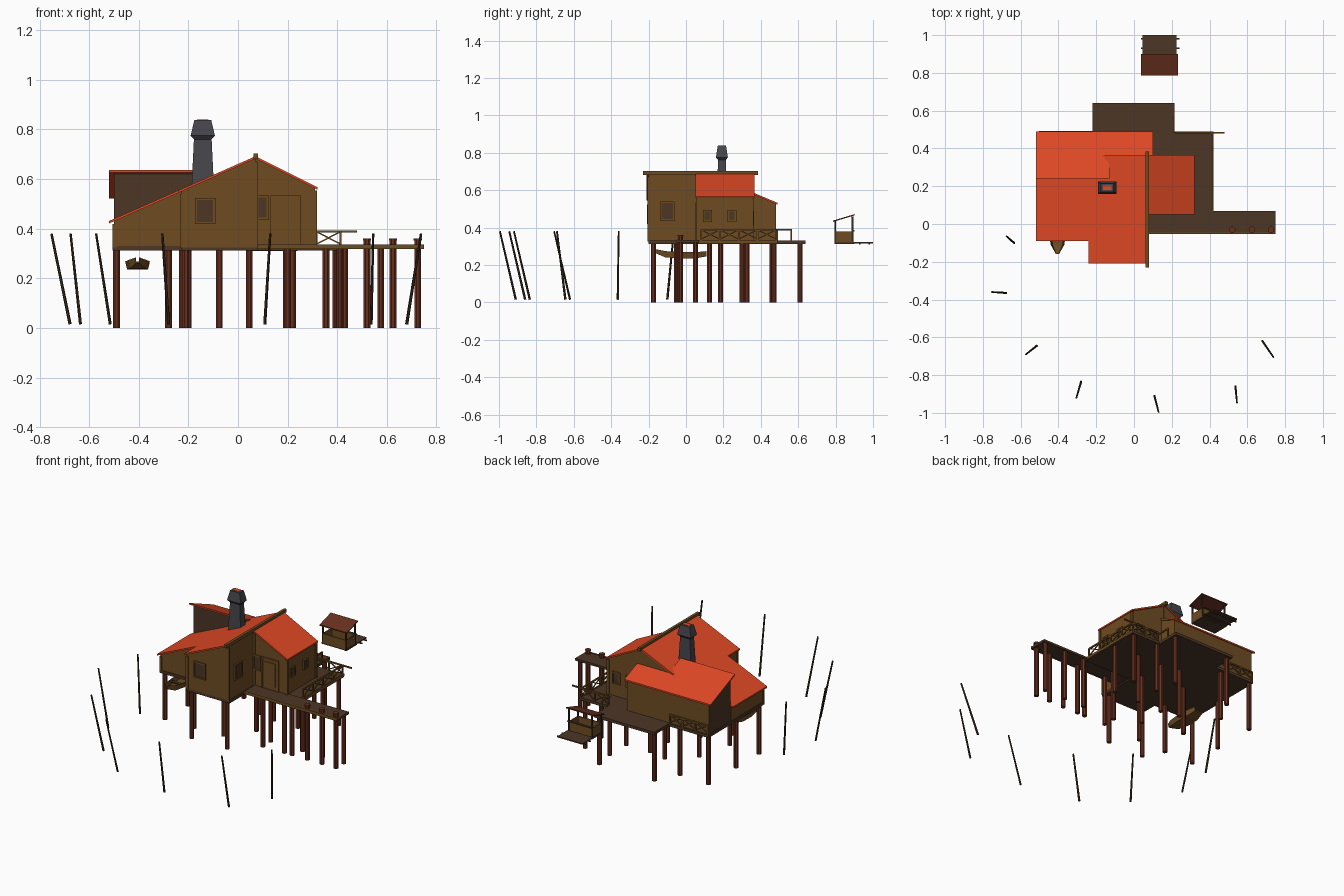
import bpy, bmesh, math
from mathutils import Vector

if "Cube" in bpy.data.objects:
    bpy.data.objects.remove(bpy.data.objects["Cube"])


def srgb(h):
    c = [int(h[i:i + 2], 16) / 255 for i in (0, 2, 4)]
    return [((v + .055) / 1.055) ** 2.4 if v > .04 else v / 12.92 for v in c] + [1]


def mat(name, h):
    m = bpy.data.materials.new(name)
    m.diffuse_color = srgb(h)
    m.use_nodes = True
    m.node_tree.nodes["Principled BSDF"].inputs["Base Color"].default_value = m.diffuse_color
    return m


ROOF = mat("orange_red_roof", "DE4824")
WALL = mat("tan_wood", "6E4C22")
DARK = mat("dark_brown_wood", "4C3625")
POST = mat("red_brown_wood", "69301F")
POLE = mat("blackish_wood", "3A2D20")
STONE = mat("grey_stone", "46464C")


def finish(name, bm, m):
    bmesh.ops.recalc_face_normals(bm, faces=bm.faces)
    me = bpy.data.meshes.new(name)
    bm.to_mesh(me)
    bm.free()
    me.materials.append(m)
    o = bpy.data.objects.new(name, me)
    bpy.context.collection.objects.link(o)
    return o


def loft(name, rings, m):
    """Closed skin through rings of equal length."""
    bm = bmesh.new()
    vs = [[bm.verts.new(p) for p in r] for r in rings]
    n = len(vs[0])
    for a, b in zip(vs, vs[1:]):
        for i in range(n):
            bm.faces.new((a[i], a[(i + 1) % n], b[(i + 1) % n], b[i]))
    bm.faces.new(vs[0][::-1])
    bm.faces.new(vs[-1])
    return finish(name, bm, m)


def box(name, x0, x1, y0, y1, z0, z1, m):
    return loft(name, [[(x0, y0, z), (x1, y0, z), (x1, y1, z), (x0, y1, z)] for z in (z0, z1)], m)


def solid(name, plan, zf, z0, m):
    """Plan polygon raised from z0 to the sloped height zf."""
    return loft(name, [[(x, y, z0) for x, y in plan], [(x, y, zf(x, y)) for x, y in plan]], m)


def sheet(name, plan, zf, m, t=.01):
    return loft(name, [[(x, y, zf(x, y) - t) for x, y in plan], [(x, y, zf(x, y)) for x, y in plan]], m)


def rect(x0, x1, y0, y1):
    return [(x0, y0), (x1, y0), (x1, y1), (x0, y1)]


def beam(name, a, b, r, m, sides=4, r2=None):
    a, b = Vector(a), Vector(b)
    q = (b - a).to_track_quat('Z', 'Y')
    rings = []
    for p, k in ((a, r), (b, r2 or r)):
        rings.append([p + q @ Vector((k * math.cos(t), k * math.sin(t), 0))
                      for t in [(i + .5) * math.tau / sides for i in range(sides)]])
    return loft(name, rings, m)


# roof slopes
left = lambda x, y: .692 - .442 * (.07 - x)
right = lambda x, y: .692 - .5 * (x - .07)
shed = lambda x, y: .637 - .42 * (y - .24)
under = lambda f: (lambda x, y: f(x, y) - .01)

# house bodies
solid("main_house_body", rect(-.23, .07, -.2, .36), under(left), .325, WALL)
solid("left_wing_body", rect(-.5, -.23, -.08, .25), under(left), .325, WALL)
solid("right_wing_body", rect(.07, .31, .06, .355), under(right), .325, WALL)
SHED = [(-.5, .255), (-.14, .255), (-.14, .36), (.09, .36), (.09, .48), (-.5, .48)]
shed_body = solid("rear_shed_body", SHED, under(shed), .325, DARK)
# the shed's back and right sides are the lighter wood
shed_body.data.materials.append(WALL)
for f in shed_body.data.polygons:
    if f.normal.y > .9 or (f.normal.x > .9 and f.center.x > 0):
        f.material_index = 1

# roofs
sheet("main_roof", rect(-.24, .075, -.21, .365), left, ROOF)
sheet("left_roof", rect(-.52, -.24, -.09, .26), left, ROOF)
sheet("right_roof", rect(.075, .32, .05, .365), right, ROOF)
sheet("shed_roof", [(-.52, .24), (-.13, .24), (-.13, .36), (.10, .36), (.10, .49), (-.52, .49)], shed, ROOF)
box("ridge_beam", .062, .08, -.23, .385, .682, .703, WALL)

# wooden frames on the wall edges
for x, y, z in ((-.225, -.2, .54), (.07, -.2, .67), (.31, .06, .555), (.075, .06, .67), (-.497, -.08, .42), (.31, .355, .555)):
    box("corner_post", x - .008, x + .008, y - .006, y + .006, .325, z, WALL)


# chimney
def ring(hx, hy, z):
    return [(-.142 + sx * hx, .192 + sy * hy, z) for sx, sy in ((-1, -1), (1, -1), (1, 1), (-1, 1))]


loft("chimney_stack", [ring(.046, .028, .55), ring(.035, .02, .775)], STONE)
loft("chimney_cap", [ring(.035, .02, .76), ring(.049, .032, .775), ring(.034, .022, .838)], STONE)
loft("chimney_opening", [ring(.023, .012, .836), ring(.023, .012, .84)], ROOF)


# openings: a frame of four bars round a pane
def opening(name, axis, pos, sgn, u0, u1, z0, z1, pane=DARK):
    def plate(n, a, b, c, d, t, m):
        lo, hi = sorted((pos, pos + sgn * t))
        if axis == 'y':
            box(n, a, b, lo, hi, c, d, m)
        else:
            box(n, lo, hi, a, b, c, d, m)
    plate(name + "_pane", u0, u1, z0, z1, .004, pane)
    w = .009
    for a, b, c, d in ((u0 - w, u0, z0 - w, z1 + w), (u1, u1 + w, z0 - w, z1 + w),
                       (u0, u1, z1, z1 + w), (u0, u1, z0 - w, z0)):
        plate(name + "_frame", a, b, c, d, .009, WALL)


opening("front_window", 'y', -.2, -1, -.165, -.1, .428, .515)
opening("porch_window", 'y', .06, -1, .08, .115, .445, .525)
opening("door", 'y', .06, -1, .14, .245, .335, .525, WALL)
box("door_inner_panel", .155, .23, .052, .058, .36, .51, WALL)
opening("side_window", 'x', .07, 1, -.13, -.07, .445, .53)
for y in (.115, .245):
    opening("right_window", 'x', .31, 1, y - .015, y + .015, .44, .485)
for x in (.15, .25):
    opening("back_window", 'y', .355, 1, x - .02, x + .02, .42, .48)

# floors and decks
for n, r in (("main_floor", (-.23, .08, -.2, .49)), ("left_floor", (-.505, -.23, -.085, .49)),
             ("side_deck", (.08, .42, .06, .49)), ("back_deck", (-.22, .215, .49, .64))):
    box(n, *r, .312, .33, DARK)
box("pier", .08, .75, -.05, .07, .32, .334, DARK)
box("pier_edge", .08, .75, -.052, -.044, .318, .337, WALL)
box("deck_edge", .414, .422, .07, .49, .318, .334, WALL)

# stilts
spots = [(-.21, -.175), (.045, -.175), (-.49, -.05), (-.28, -.05), (-.49, .185), (-.225, .185),
         (-.075, -.04), (-.49, .47), (-.28, .46), (.045, .3), (-.075, .325), (.2, .05), (.22, .3),
         (.045, .125), (-.2, .61), (.195, .61), (.395, .47), (.4, .3), (.43, .05), (.355, -.03),
         (.41, -.03), (.575, .05), (.725, .05), (.2, -.03), (.22, .47)]
for x, y in spots:
    beam("stilt", (x, y, 0), (x, y, .322), .0145, POST, 8)
for x in (.52, .625, .725):
    beam("pier_stilt", (x, -.03, 0), (x, -.03, .355), .0145, POST, 8)
    beam("pier_stilt_cap", (x, -.03, .352), (x, -.03, .361), .018, POST, 8)


# railings with crossed braces
def railing(a, b, n):
    a, b = Vector((*a, .33)), Vector((*b, .33))
    pts = [a.lerp(b, i / n) for i in range(n + 1)]
    up, low = Vector((0, 0, .058)), Vector((0, 0, .008))
    for p in pts:
        beam("rail_post", p, p + up, .006, WALL)
    beam("rail_top", a + up, b + up, .006, WALL)
    for p, q in zip(pts, pts[1:]):
        beam("rail_brace", p + low, q + up, .004, WALL)
        beam("rail_brace", p + up, q + low, .004, WALL)


railing((.413, .08), (.413, .483), 4)
railing((.22, .483), (.413, .483), 2)
railing((-.5, .487), (-.225, .487), 3)
beam("long_handrail", (.31, .483, .388), (.48, .483, .388), .006, WALL)
beam("back_handrail", (.21, .483, .388), (.21, .565, .388), .006, WALL)
beam("back_rail_post", (.21, .562, .33), (.21, .562, .392), .006, WALL)

# boat under the left wing: outer skin down, inner skin back up
rings = []
for y, w, zt, zb in ((-.16, .008, .284, .262), (-.11, .036, .274, .24), (-.03, .05, .268, .235),
                     (.05, .048, .268, .235), (.11, .032, .274, .246)):
    k, zi = .85, zb + (zt - zb) * .3
    rings.append([(-.405 + x, y, z) for x, z in ((-w, zt), (-w * .84, zb), (w * .84, zb), (w, zt),
                                                (w * k, zt), (w * .72, zi), (-w * .72, zi), (-w * k, zt))])
loft("boat_hull", rings, WALL)
for y in (-.05, .05):
    box("boat_seat", -.445, -.365, y - .01, y + .01, .256, .262, DARK)

# small stall standing apart behind the house
box("stall_floor", .045, .225, .795, .9, .312, .322, DARK)
box("stall_dock", .045, .225, .9, 1, .316, .323, DARK)
for y in (.93, .98):
    box("stall_dock_beam", .036, .24, y - .004, y + .004, .31, .317, DARK)
for x in (.052, .218):
    for y, z in ((.797, .435), (.89, .46)):
        beam("stall_post", (x, y, .312), (x, y, z), .006, POLE)
    box("stall_side_wall", x - .003, x + .003, .797, .89, .32, .38, WALL)
box("stall_front_wall", .052, .218, .794, .8, .32, .38, WALL)
box("stall_back_wall", .052, .218, .886, .892, .32, .38, WALL)
box("stall_counter", .046, .224, .885, .9, .38, .386, DARK)
sheet("stall_roof", rect(.037, .233, .785, .9), lambda x, y: .437 + .3 * (y - .785), POST, .007)

# leaning poles in the water: top x y, bottom x y
for tx, ty, bx, by in ((-.675, -.065, -.635, -.1), (-.752, -.36, -.677, -.365), (-.572, -.69, -.515, -.645),
                       (-.305, -.92, -.28, -.835), (.13, -.995, .108, -.91), (.545, -.945, .537, -.86),
                       (.738, -.705, .68, -.62)):
    beam("leaning_pole", (bx, by, .015), (tx, ty, .38), .0065, POLE, 6, .005)
